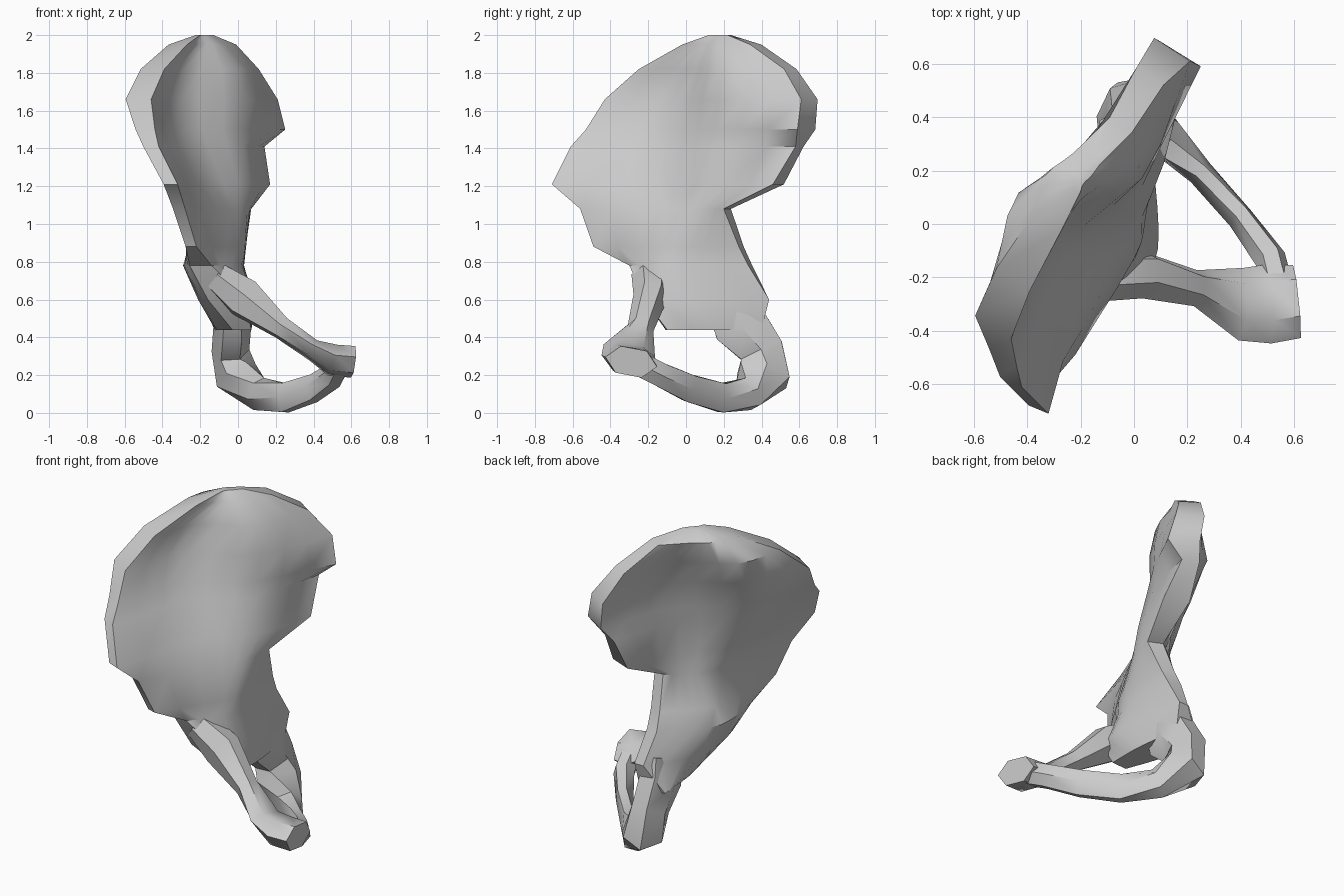
import bpy
import bmesh
from mathutils import Vector

default = bpy.data.objects.get("Cube")
if default:
    bpy.data.objects.remove(default, do_unlink=True)

bone = bpy.data.materials.new("bone_grey")
bone.use_nodes = True
bone.diffuse_color = (0.6, 0.6, 0.6, 1)
bone.node_tree.nodes["Principled BSDF"].inputs["Base Color"].default_value = bone.diffuse_color


def loft(name, rings, angle=0.7):
    """Skin a stack of equal point rings and cap both ends."""
    bm = bmesh.new()
    rows = [[bm.verts.new(point) for point in ring] for ring in rings]
    count = len(rows[0])
    for low, high in zip(rows, rows[1:]):
        for i in range(count):
            j = (i + 1) % count
            bm.faces.new((low[i], low[j], high[j], high[i]))
    bm.faces.new(rows[0])
    bm.faces.new(rows[-1])
    bmesh.ops.triangulate(bm, faces=[f for f in bm.faces if len(f.verts) > 4])
    bmesh.ops.recalc_face_normals(bm, faces=bm.faces[:])
    mesh = bpy.data.meshes.new(name)
    bm.to_mesh(mesh)
    bm.free()
    mesh.materials.append(bone)
    obj = bpy.data.objects.new(name, mesh)
    bpy.context.collection.objects.link(obj)
    bpy.ops.object.select_all(action="DESELECT")
    obj.select_set(True)
    bpy.context.view_layer.objects.active = obj
    bpy.ops.object.shade_smooth_by_angle(angle=angle)
    return obj


def smooth_line(points, steps):
    """Curve through the points, sampled evenly between each pair."""
    first, last = points[0], points[-1]
    padded = [first * 2 - points[1], *points, last * 2 - points[-2]]
    line = []
    for a, b, c, d in zip(padded, padded[1:], padded[2:], padded[3:]):
        for i in range(steps):
            t = i / steps
            line.append(b + (c - a) * (t / 2)
                        + (a * 2 - b * 5 + c * 4 - d) * (t * t / 2)
                        + (b * 3 - a - c * 3 + d) * (t ** 3 / 2))
    return line + [last]


def blade_ring(z, inner_points, front_rim, middle, back_rim):
    """Horizontal slice: inner face curve, thickened towards the outside."""
    inner = smooth_line([Vector(p) for p in inner_points], 3)
    chord = (inner[-1] - inner[0]).normalized()
    outward = Vector((-chord.y, chord.x))
    depths = smooth_line([Vector((d, 0)) for d in (front_rim, middle, middle, back_rim)], 3)
    outer = [p + outward * d.x for p, d in zip(inner, depths)]
    return [(*p, z) for p in inner + outer[::-1]]


def limb(name, path, across, sides):
    """Tube through (centre, half width, half height) stations."""
    rings = []
    profile = [Vector(p) for p in sides]
    for i, (centre, width, height) in enumerate(path):
        before = Vector(path[max(i - 1, 0)][0])
        after = Vector(path[min(i + 1, len(path) - 1)][0])
        tangent = (after - before).normalized()
        u = Vector(across)
        u = (u - tangent * u.dot(tangent)).normalized()
        v = tangent.cross(u)
        rings.append([Vector(centre) + u * p.x * width + v * p.y * height
                      for p in profile])
    return loft(name, rings)


# Flared upper blade: front edge, hollow, inner ridge and back edge at each height
blade = [
    (0.44, [(0.07, -0.1), (0.07, 0.1), (0.05, 0.27), (0.03, 0.4)], 0.1, 0.17, 0.16),
    (0.6, [(0.04, -0.22), (0.09, -0.09), (0.08, 0.15), (0.04, 0.44)], 0.2, 0.28, 0.06),
    (0.78, [(-0.14, -0.3), (0.0, -0.14), (0.03, 0.05), (0.03, 0.33)], 0.12, 0.3, 0.08),
    (0.88, [(-0.22, -0.49), (0.0, -0.13), (0.04, 0.02), (0.04, 0.28)], 0.06, 0.27, 0.08),
    (1.08, [(-0.28, -0.56), (-0.04, -0.1), (0.05, 0.07), (0.07, 0.2)], 0.07, 0.2, 0.09),
    (1.21, [(-0.32, -0.71), (-0.15, -0.15), (0.07, 0.12), (0.17, 0.46)], 0.08, 0.17, 0.15),
    (1.41, [(-0.42, -0.61), (-0.25, -0.12), (0.03, 0.14), (0.14, 0.58)], 0.09, 0.13, 0.1),
    (1.5, [(-0.44, -0.53), (-0.28, -0.1), (0.02, 0.16), (0.25, 0.59)], 0.12, 0.12, 0.18),
    (1.66, [(-0.46, -0.43), (-0.3, -0.05), (0.03, 0.17), (0.21, 0.61)], 0.16, 0.13, 0.16),
    (1.82, [(-0.39, -0.25), (-0.28, 0.02), (0.0, 0.18), (0.11, 0.52)], 0.15, 0.18, 0.12),
    (1.95, [(-0.27, -0.02), (-0.2, 0.09), (-0.1, 0.17), (-0.01, 0.34)], 0.12, 0.16, 0.1),
    (2.0, [(-0.2, 0.12), (-0.19, 0.15), (-0.16, 0.18), (-0.13, 0.22)], 0.03, 0.04, 0.03),
]
loft("upper_blade", [blade_ring(*level) for level in blade])

hexagon = [(1, 0), (0.5, 0.9), (-0.5, 0.9), (-1, 0), (-0.5, -0.9), (0.5, -0.9)]

# Front arm reaching from the socket to the midline joint
limb("front_arm", [
    ((-0.12, -0.19, 0.72), 0.1, 0.08),
    ((0.03, -0.19, 0.61), 0.09, 0.11),
    ((0.23, -0.24, 0.45), 0.07, 0.06),
    ((0.4, -0.3, 0.33), 0.14, 0.05),
    ((0.5, -0.3, 0.28), 0.15, 0.08),
    ((0.61, -0.29, 0.27), 0.14, 0.08),
], (0, 1, -0.2), hexagon)

# Rear seat bone curling forward under the opening to the joint
limb("lower_loop", [
    ((-0.03, 0.25, 0.6), 0.08, 0.16),
    ((-0.03, 0.29, 0.46), 0.1, 0.16),
    ((-0.04, 0.4, 0.33), 0.1, 0.13),
    ((-0.01, 0.41, 0.2), 0.12, 0.15),
    ((0.11, 0.33, 0.1), 0.08, 0.09),
    ((0.25, 0.19, 0.08), 0.05, 0.085),
    ((0.4, 0.02, 0.13), 0.05, 0.08),
    ((0.51, -0.13, 0.2), 0.06, 0.07),
    ((0.54, -0.25, 0.26), 0.06, 0.07),
], (1, 0, 0), hexagon)
